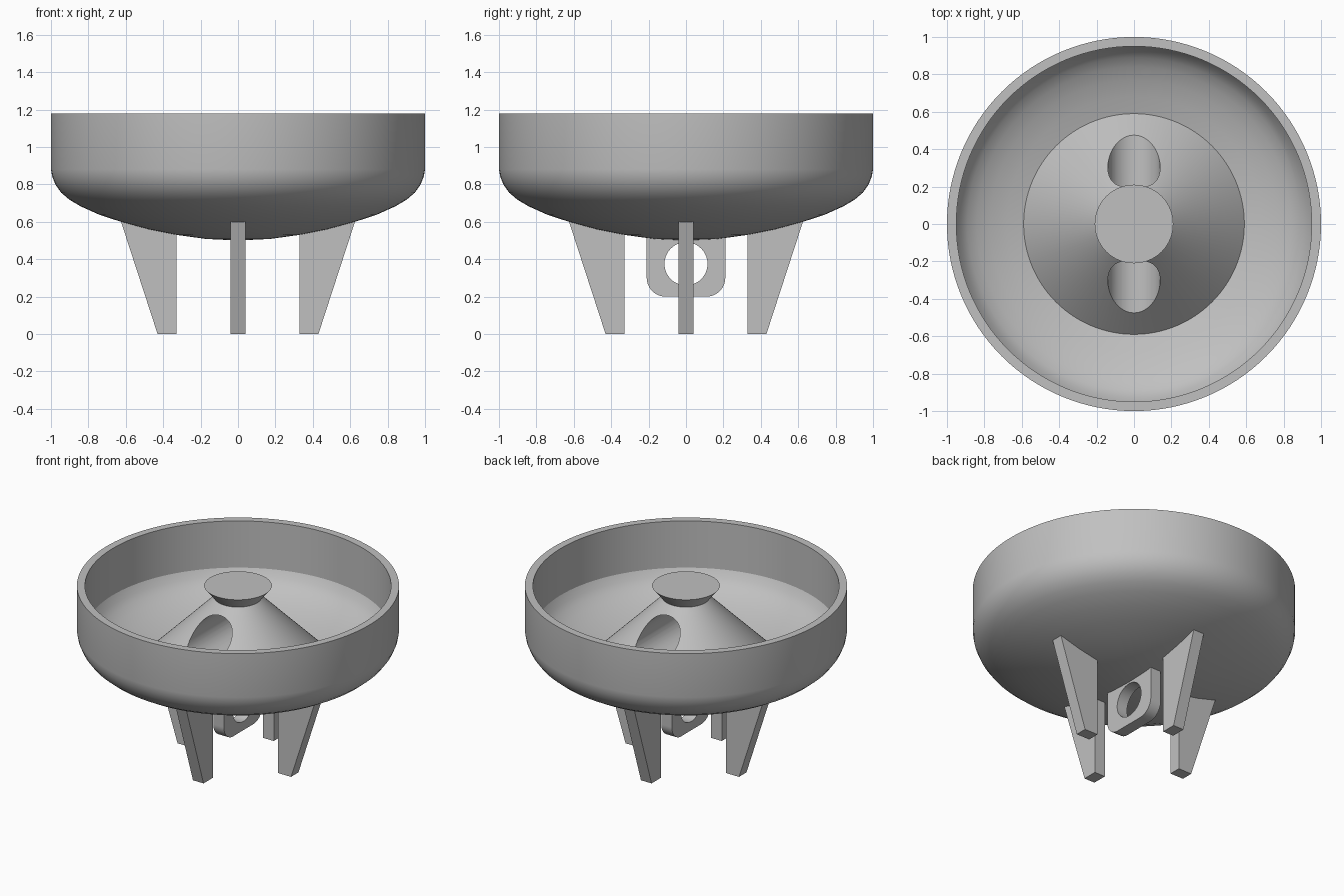
import bpy, bmesh, math
from mathutils import Matrix, Vector

cube = bpy.data.objects.get("Cube")
if cube:
    bpy.data.objects.remove(cube, do_unlink=True)

grey = bpy.data.materials.new("plain grey")
grey.use_nodes = True
colour = (0.53, 0.53, 0.53, 1)
grey.diffuse_color = colour
grey.node_tree.nodes["Principled BSDF"].inputs["Base Color"].default_value = colour


def finish(name, bm):
    bmesh.ops.recalc_face_normals(bm, faces=bm.faces[:])
    mesh = bpy.data.meshes.new(name)
    bm.to_mesh(mesh)
    bm.free()
    mesh.materials.append(grey)
    obj = bpy.data.objects.new(name, mesh)
    bpy.context.collection.objects.link(obj)
    return obj


def revolve(name, profile, steps=128):
    bm = bmesh.new()
    verts = [bm.verts.new((r, 0, z)) for r, z in profile]
    edges = [bm.edges.new(pair) for pair in zip(verts, verts[1:])]
    bmesh.ops.spin(bm, geom=verts + edges, cent=(0, 0, 0), axis=(0, 0, 1),
                   angle=math.tau, steps=steps, use_merge=False)
    bmesh.ops.remove_doubles(bm, verts=bm.verts[:], dist=0.0005)
    return finish(name, bm)


def plate(name, outline, half, place):
    """Extrude a 2D outline (u, z) to both sides of its plane."""
    bm = bmesh.new()
    face = bm.faces.new([bm.verts.new((u, -half, z)) for u, z in outline])
    new = bmesh.ops.extrude_face_region(bm, geom=[face])["geom"]
    bmesh.ops.translate(bm, vec=(0, 2 * half, 0),
                        verts=[g for g in new if isinstance(g, bmesh.types.BMVert)])
    bm.transform(place)
    return finish(name, bm)


def drill(obj, radius, length, z, turn):
    """Cut a round hole through an object."""
    bm = bmesh.new()
    bmesh.ops.create_cone(bm, cap_ends=True, segments=64, radius1=radius,
                          radius2=radius, depth=length,
                          matrix=Matrix.Translation((0, 0, z)) @ turn)
    cutter = finish("hole_cutter", bm)
    cutter.hide_render = True
    mod = obj.modifiers.new("hole", 'BOOLEAN')
    mod.operation, mod.solver, mod.object = 'DIFFERENCE', 'EXACT', cutter
    bpy.context.view_layer.objects.active = obj
    bpy.ops.object.modifier_apply(modifier=mod.name)
    bpy.data.objects.remove(cutter, do_unlink=True)


def smooth(obj, degrees):
    bpy.ops.object.select_all(action='DESELECT')
    obj.select_set(True)
    bpy.context.view_layer.objects.active = obj
    bpy.ops.object.shade_smooth_by_angle(angle=math.radians(degrees))


# Bowl with central cone and flared knob
outside = [(0, .5), (.17, .508), (.33, .53), (.48, .56), (.62, .598), (.74, .637),
           (.84, .682), (.9, .717), (.945, .755), (.975, .797), (.993, .84),
           (1, .88), (1, 1.18)]
inside = [(.95, 1.18), (.95, .86), (.925, .815), (.89, .778), (.84, .745),
          (.77, .711), (.68, .68), (.59, .655)]
knob = [(.145, 1.1), (.21, 1.18), (0, 1.18)]
bowl = revolve("bowl", outside + inside + knob)

# Round tunnel through the cone, front to back
drill(bowl, .14, 1.2, .91, Matrix.Rotation(math.pi / 2, 4, 'X'))
smooth(bowl, 24)

# Four tapered legs
leg = [(.33, 0), (.43, 0), (.627, .605), (.33, .55)]
for i, side in enumerate(("left", "back", "right", "front")):
    plate(side + "_leg", leg, .04, Matrix.Rotation(i * math.pi / 2, 4, 'Z'))

# Hanging lug with rounded lower corners and a round eye
half, low, corner = .21, .2, .1
outline = [(half, .515), (-half, .515)]
for cx, start in ((corner - half, math.pi), (half - corner, 1.5 * math.pi)):
    for k in range(13):
        a = start + k / 12 * math.pi / 2
        outline.append((cx + corner * math.cos(a), low + corner + corner * math.sin(a)))
lug = plate("hanging_lug", outline, .04, Matrix.Rotation(math.pi / 2, 4, 'Z'))
drill(lug, .115, .3, .375, Matrix.Rotation(math.pi / 2, 4, 'Y'))
smooth(lug, 30)
